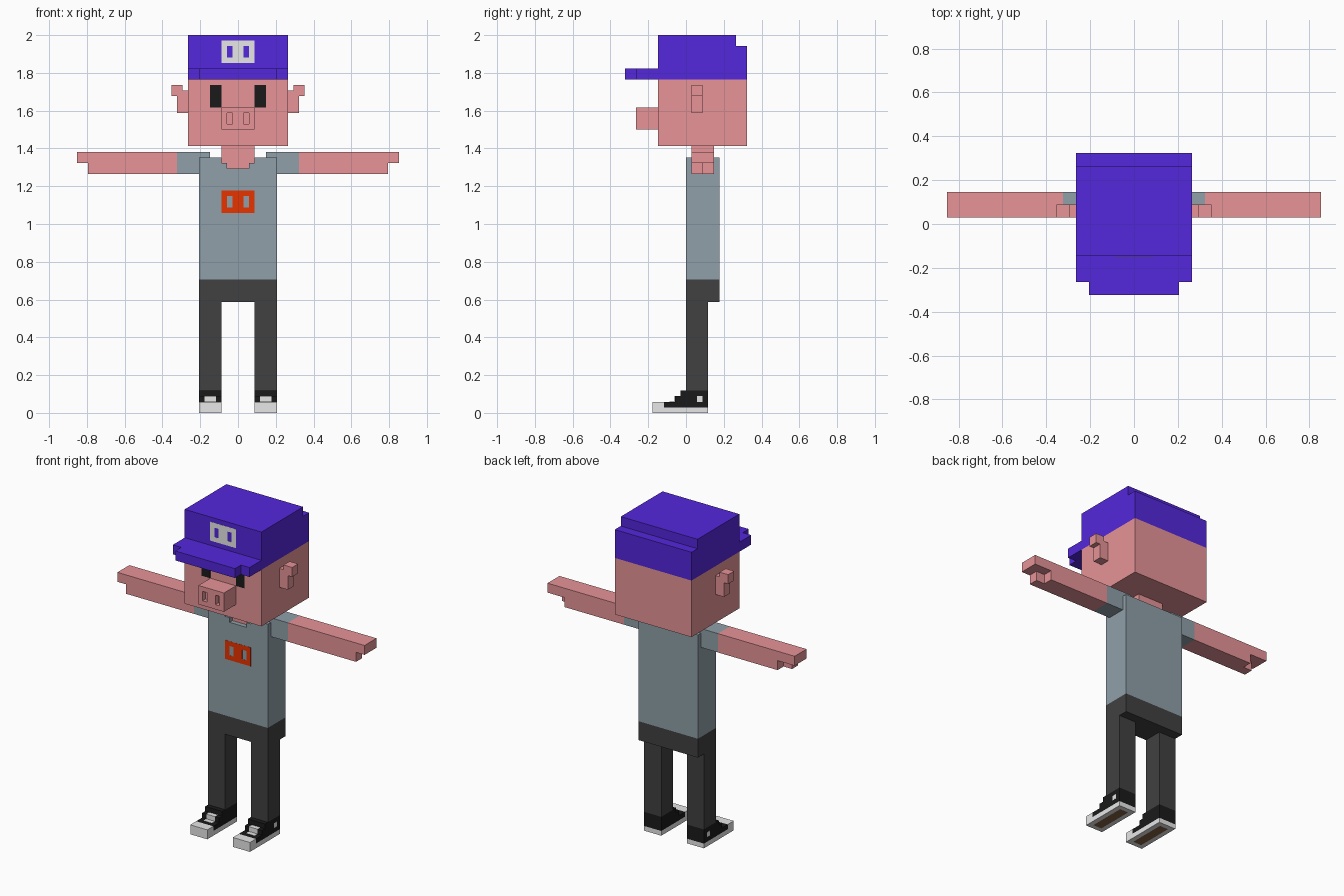
import bpy, bmesh

U = 1 / 34        # one block
T = 0.03          # plate thickness in blocks (about 0.001 units)

if "Cube" in bpy.data.objects:
    bpy.data.objects.remove(bpy.data.objects["Cube"])


def material(name, r, g, b):
    rgb = [((c / 255 + 0.055) / 1.055) ** 2.4 if c > 10 else c / 255 / 12.92
           for c in (r, g, b)]
    m = bpy.data.materials.new(name)
    m.use_nodes = True
    m.diffuse_color = (*rgb, 1)
    m.node_tree.nodes["Principled BSDF"].inputs["Base Color"].default_value = (*rgb, 1)
    return m


SKIN = material("pink skin", 248, 159, 163)
PURPLE = material("purple cap", 84, 39, 220)
GREY = material("grey shirt", 144, 160, 169)
ORANGE = material("orange print", 250, 56, 0)
CHARCOAL = material("charcoal trousers", 65, 65, 65)
BLACK = material("black", 26, 26, 26)
WHITE = material("off white", 232, 232, 232)
BROWN = material("brown sole", 132, 99, 66)


def prism(outline, axis, lo, hi):
    """Extrude a 2D outline along an axis: z uses (x, y), y uses (x, z), x uses (y, z)."""
    def place(p, d):
        a, b = p
        return {"x": (d, a, b), "y": (a, d, b), "z": (a, b, d)}[axis]
    return [place(p, lo) for p in outline], [place(p, hi) for p in outline]


def box(x0, x1, y0, y1, z0, z1):
    return prism([(x0, y0), (x1, y0), (x1, y1), (x0, y1)], "z", z0, z1)


def sym(half):
    """Close a right-hand outline with its mirror image."""
    return half + [(-x, y) for x, y in reversed(half)]


def part(name, mat, *solids, mirror=False):
    bm = bmesh.new()
    for low, high in solids:
        a = [bm.verts.new([c * U for c in p]) for p in low]
        b = [bm.verts.new([c * U for c in p]) for p in high]
        bm.faces.new(a)
        bm.faces.new(b[::-1])
        for i in range(len(a)):
            j = (i + 1) % len(a)
            bm.faces.new((a[j], a[i], b[i], b[j]))
    bmesh.ops.recalc_face_normals(bm, faces=bm.faces)
    me = bpy.data.meshes.new(name)
    bm.to_mesh(me)
    bm.free()
    me.materials.append(mat)
    ob = bpy.data.objects.new(name, me)
    bpy.context.collection.objects.link(ob)
    if mirror:
        ob.modifiers.new("Mirror", "MIRROR").use_mirror_merge = False


def snout_frame(z, y0, y1):
    """Half of a plate with one slot; mirrored it becomes a two-slot snout shape."""
    return [box(0, 1, y0, y1, z, z + 4), box(2, 3, y0, y1, z, z + 4),
            box(1, 2, y0, y1, z, z + 1), box(1, 2, y0, y1, z + 3, z + 4)]


# Head, snout and eyes
part("head", SKIN, box(-9, 9, -5, 11, 48, 60))
part("snout", SKIN, box(-3, 3, -8, -5, 51, 55))
part("snout_front", SKIN, *snout_frame(51, -9, -8), mirror=True)
part("eyes", BLACK, box(3, 5, -5 - T, -5, 55, 59), mirror=True)

# Ears with folded tips
ear = [(9, 54), (11, 54), (11, 57), (12, 57), (12, 59), (10, 59), (10, 58), (9, 58)]
part("ears", SKIN, prism(ear, "y", 1, 3), mirror=True)

# Cap with stepped back, brim and badge
crown = [(-5, 60), (11, 60), (11, 66), (9, 66), (9, 68), (-5, 68)]
part("cap_crown", PURPLE, prism(crown, "x", -9, 9))
brim = sym([(9, -5), (9, -9), (7, -9), (7, -11)])
part("cap_brim", PURPLE, prism(brim, "z", 60, 62))
part("cap_badge", WHITE, *snout_frame(63, -5 - T, -5), mirror=True)

# Neck filling the stepped neckline of the shirt
neck = sym([(3, 48), (3, 45), (2, 45), (2, 44)])
part("neck", SKIN, prism(neck, "y", 1, 5))
shirt = sym([(7, 24), (7, 46), (3, 46), (3, 45), (2, 45), (2, 44)])
part("shirt", GREY, prism(shirt, "y", 0, 5), box(-7, 7, 5, 6, 24, 46))
part("shirt_print", ORANGE, *snout_frame(36, -T, 0), mirror=True)

# Arms held out, with thumb and fingers stepped at the end
part("sleeves", GREY, box(5, 11, 1, 5, 43, 47), mirror=True)
thumb_side = [(11, 1), (27, 1), (27, 3), (25, 3), (25, 5), (11, 5)]
part("arms", SKIN, box(11, 29, 1, 5, 45, 47), prism(thumb_side, "z", 43, 45), mirror=True)

# Trousers
legs = sym([(7, 24), (7, 4), (3, 4), (3, 20)])
part("trousers", CHARCOAL, prism(legs, "y", 0, 4), box(-7, 7, 4, 6, 20, 24))

# Shoes
upper = [(-4, 1), (4, 1), (4, 4), (-1, 4), (-1, 3), (-2, 3), (-2, 2), (-4, 2)]
part("shoe_uppers", BLACK, prism(upper, "x", 3, 7), mirror=True)
rubber = [(-6, T), (4, T), (4, 1), (-4, 1), (-4, 2), (-6, 2)]
part("shoe_rubber", WHITE, prism(rubber, "x", 3, 7), mirror=True)
part("shoe_soles", BROWN, box(4, 6, -5, 3, 0, T), mirror=True)
part("shoe_sole_rims", WHITE, box(3, 4, -6, 4, 0, T), box(6, 7, -6, 4, 0, T),
     box(4, 6, -6, -5, 0, T), box(4, 6, 3, 4, 0, T), mirror=True)
part("shoe_laces", WHITE, box(4, 6, -2 - T, -1, 2, 3 + T),
     box(4, 6, -3, -2, 2, 2 + T), mirror=True)
part("shoe_side_dots", WHITE, box(7, 7 + T, 2, 3, 2, 3), mirror=True)
